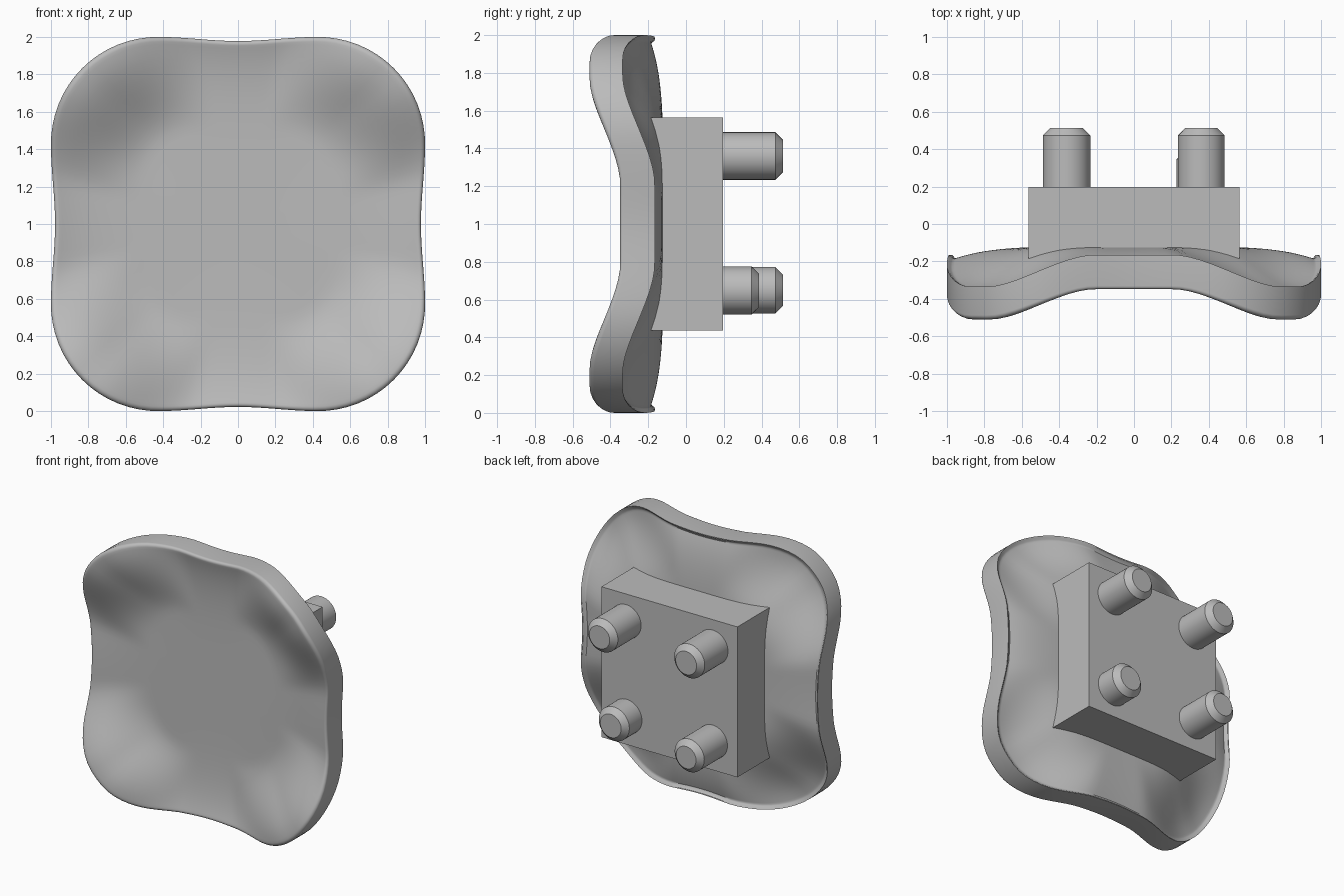
import bpy
import bmesh
import math

cube = bpy.data.objects.get("Cube")
if cube:
    bpy.data.objects.remove(cube, do_unlink=True)

# One grey for the whole model
grey = bpy.data.materials.new("plain grey")
grey.use_nodes = True
grey.diffuse_color = (0.5, 0.5, 0.5, 1)
grey.node_tree.nodes["Principled BSDF"].inputs["Base Color"].default_value = grey.diffuse_color

SEGMENTS = 128
CORNER = 0.57      # outline corner radius
FILLET = 0.025     # front edge rounding


def finish(name, bm, smooth=True):
    bmesh.ops.recalc_face_normals(bm, faces=bm.faces[:])
    mesh = bpy.data.meshes.new(name)
    bm.to_mesh(mesh)
    bm.free()
    mesh.materials.append(grey)
    obj = bpy.data.objects.new(name, mesh)
    bpy.context.collection.objects.link(obj)
    if smooth:
        bpy.ops.object.select_all(action="DESELECT")
        obj.select_set(True)
        bpy.context.view_layer.objects.active = obj
        bpy.ops.object.shade_smooth_by_angle(angle=math.radians(35))
    return obj


def ease(x, low, high):
    u = max(0, min(1, (x - low) / (high - low)))
    return u * u * (3 - 2 * u)


def fold(t):
    """Angle from the nearest side's middle, 0 to 45 degrees."""
    a = t % (math.pi / 2)
    return min(a, math.pi / 2 - a)


def outline(t):
    """Radius of the rounded square with slightly hollow sides."""
    a = fold(t)
    c = 1 - CORNER
    side = math.tan(a)
    if side < c:
        dent = 0.011 * (1 + math.cos(math.pi * side / c))
        return (1 - dent) / math.cos(a)
    p = c * (math.cos(a) + math.sin(a))
    return p + math.sqrt(p * p - 2 * c * c + CORNER ** 2)


def sweep(t):
    """0 at the middle of a side, 1 at a corner."""
    return ease(math.degrees(fold(t)), 12, 42)


def dish(t, s, side, corner):
    """Forward bend: late at the sides, S-shaped towards the corners."""
    g = sweep(t)
    return (1 - g) * side * s ** 5 + g * corner * ease(s, 0.5, 1)


def front(t, s):
    return -0.29 - dish(t, s, 0.065, 0.222)


def back(t, s):
    return -0.12 - dish(t, s, 0.075, 0.228)


def rim(t):
    return -0.165 - 0.17 * sweep(t)


# Dished pad: concentric rings from the front centre, round the rim, to the back centre
steps = [i / 25 for i in range(1, 25)]
rings = [(s, lambda t, s=s: front(t, s)) for s in steps]
for i in range(7):
    q = i / 6 * math.pi / 2
    s = 1 - FILLET * (1 - math.sin(q))
    rise = FILLET * (1 - math.cos(q))
    rings.append((s, lambda t, s=s, rise=rise: front(t, s) + rise))
rings += [(1, rim), (0.992, lambda t: rim(t) - 0.002),
          (0.98, lambda t: (rim(t) - 0.01 + back(t, 0.98)) / 2),
          (0.97, lambda t: back(t, 0.97))]
rings += [(s, lambda t, s=s: back(t, s)) for s in reversed(steps)]

bm = bmesh.new()
angles = [2 * math.pi * i / SEGMENTS for i in range(SEGMENTS)]
loops = []
for s, depth in rings:
    loops.append([bm.verts.new((s * outline(t) * math.cos(t), depth(t),
                                1 + s * outline(t) * math.sin(t))) for t in angles])
for a, b in zip(loops, loops[1:]):
    for i in range(SEGMENTS):
        j = (i + 1) % SEGMENTS
        bm.faces.new((a[i], a[j], b[j], b[i]))
for loop, y in ((loops[0], -0.29), (loops[-1], -0.12)):
    centre = bm.verts.new((0, y, 1))
    for i in range(SEGMENTS):
        bm.faces.new((loop[i], loop[(i + 1) % SEGMENTS], centre))
finish("dished_pad", bm)

# Mounting block, its front sunk into the pad
bm = bmesh.new()
bmesh.ops.create_cube(bm, size=1)
for v in bm.verts:
    v.co = (v.co.x * 1.13, 0.197 if v.co.y > 0 else -0.2, 1 + v.co.z * 1.13)
finish("mounting_block", bm, smooth=False)


# Chamfered pegs
def peg(name, x, z, radius, end):
    bm = bmesh.new()
    profile = [(radius, 0.15), (radius, end - 0.04), (radius - 0.04, end)]
    turns = [2 * math.pi * i / 48 for i in range(48)]
    loops = [[bm.verts.new((x + r * math.cos(t), y, z + r * math.sin(t))) for t in turns]
             for r, y in profile]
    for a, b in zip(loops, loops[1:]):
        for i in range(48):
            j = (i + 1) % 48
            bm.faces.new((a[i], a[j], b[j], b[i]))
    bm.faces.new(loops[0])
    bm.faces.new(loops[-1])
    finish(name, bm)


peg("upper_left_peg", 0.36, 1.36, 0.125, 0.513)
peg("upper_right_peg", -0.36, 1.36, 0.127, 0.513)
peg("lower_right_peg", -0.36, 0.65, 0.123, 0.513)
peg("short_lower_left_peg", 0.355, 0.648, 0.127, 0.387)
